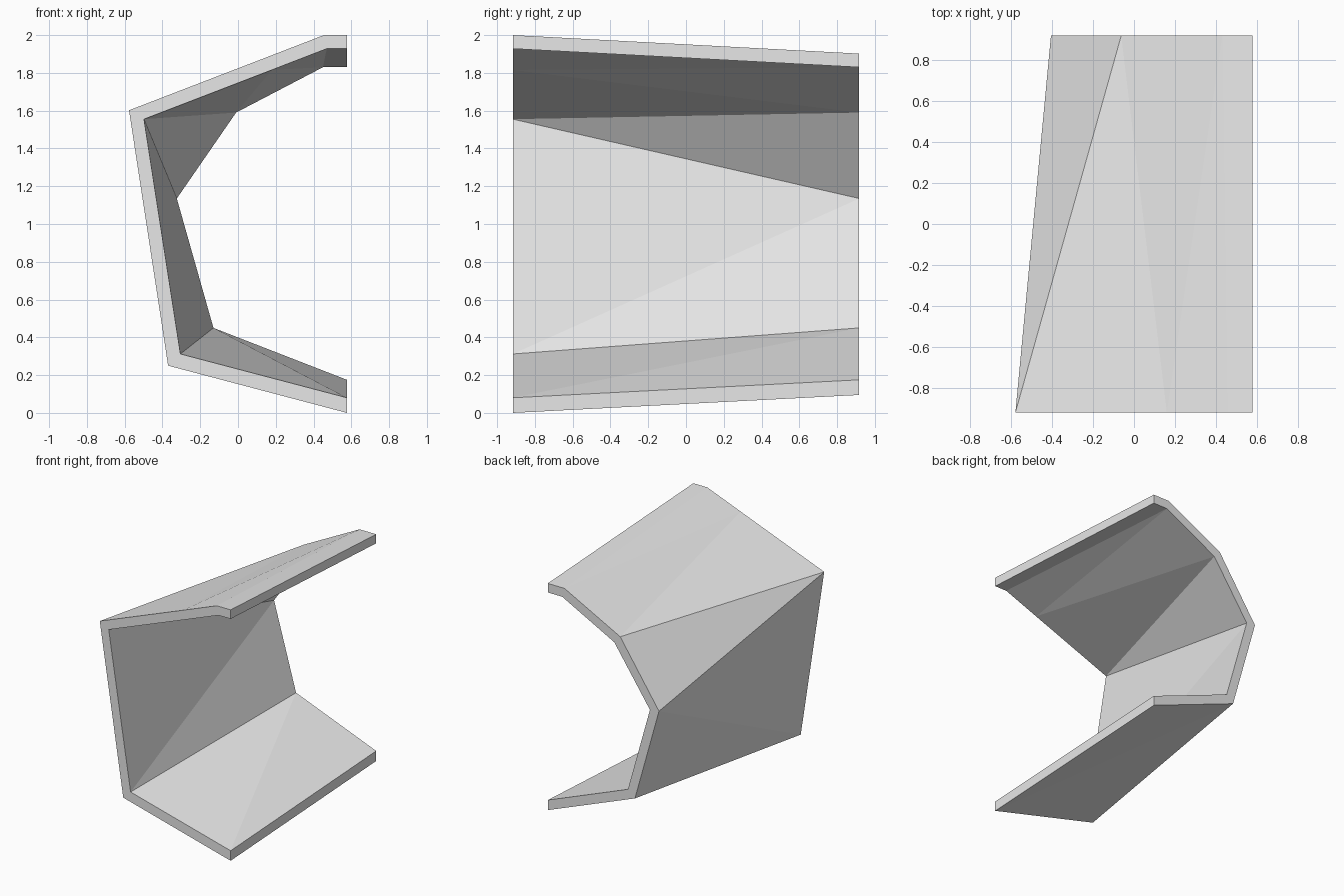
import bpy, bmesh

if "Cube" in bpy.data.objects:
    bpy.data.objects.remove(bpy.data.objects["Cube"])

HALF_DEPTH = 0.917

# Open C-shaped end sections (x, z), listed from the lower lip round to the upper lip
FRONT_OUTER = [(0.577, 0.0), (-0.37, 0.25), (-0.577, 1.602), (0.16, 1.886), (0.455, 2.0), (0.577, 2.0)]
FRONT_INNER = [(0.577, 0.08), (-0.305, 0.312), (-0.498, 1.555), (0.18, 1.816), (0.47, 1.928), (0.577, 1.928)]
BACK_OUTER = [(0.577, 0.095), (-0.192, 0.394), (-0.404, 1.146), (-0.062, 1.648), (0.43, 1.902), (0.577, 1.902)]
BACK_INNER = [(0.577, 0.175), (-0.13, 0.45), (-0.324, 1.135), (-0.01, 1.59), (0.45, 1.83), (0.577, 1.83)]

bm = bmesh.new()


def ring(points, y):
    return [bm.verts.new((x, y, z)) for x, z in points]


def skin(front, back):
    """Faceted panels between the two end sections."""
    for i in range(len(front) - 1):
        bm.faces.new((front[i], back[i], back[i + 1]))
        bm.faces.new((front[i], back[i + 1], front[i + 1]))


def rim(outer, inner):
    """End face that closes the wall thickness."""
    for i in range(len(outer) - 1):
        bm.faces.new((outer[i], outer[i + 1], inner[i + 1], inner[i]))


fo, fi = ring(FRONT_OUTER, -HALF_DEPTH), ring(FRONT_INNER, -HALF_DEPTH)
bo, bi = ring(BACK_OUTER, HALF_DEPTH), ring(BACK_INNER, HALF_DEPTH)

# Outer and inner panels
skin(fo, bo)
skin(fi, bi)
# Front and back rims
rim(fo, fi)
rim(bo, bi)
# Lower and upper lips
for k in (0, -1):
    bm.faces.new((fo[k], fi[k], bi[k], bo[k]))

bmesh.ops.recalc_face_normals(bm, faces=bm.faces)
mesh = bpy.data.meshes.new("folded_shell")
bm.to_mesh(mesh)
bm.free()

# Plain light grey finish
grey = bpy.data.materials.new("light_grey")
grey.diffuse_color = (0.8, 0.8, 0.8, 1.0)
grey.use_nodes = True
grey.node_tree.nodes["Principled BSDF"].inputs["Base Color"].default_value = grey.diffuse_color
mesh.materials.append(grey)

shell = bpy.data.objects.new("folded_shell", mesh)
bpy.context.collection.objects.link(shell)
